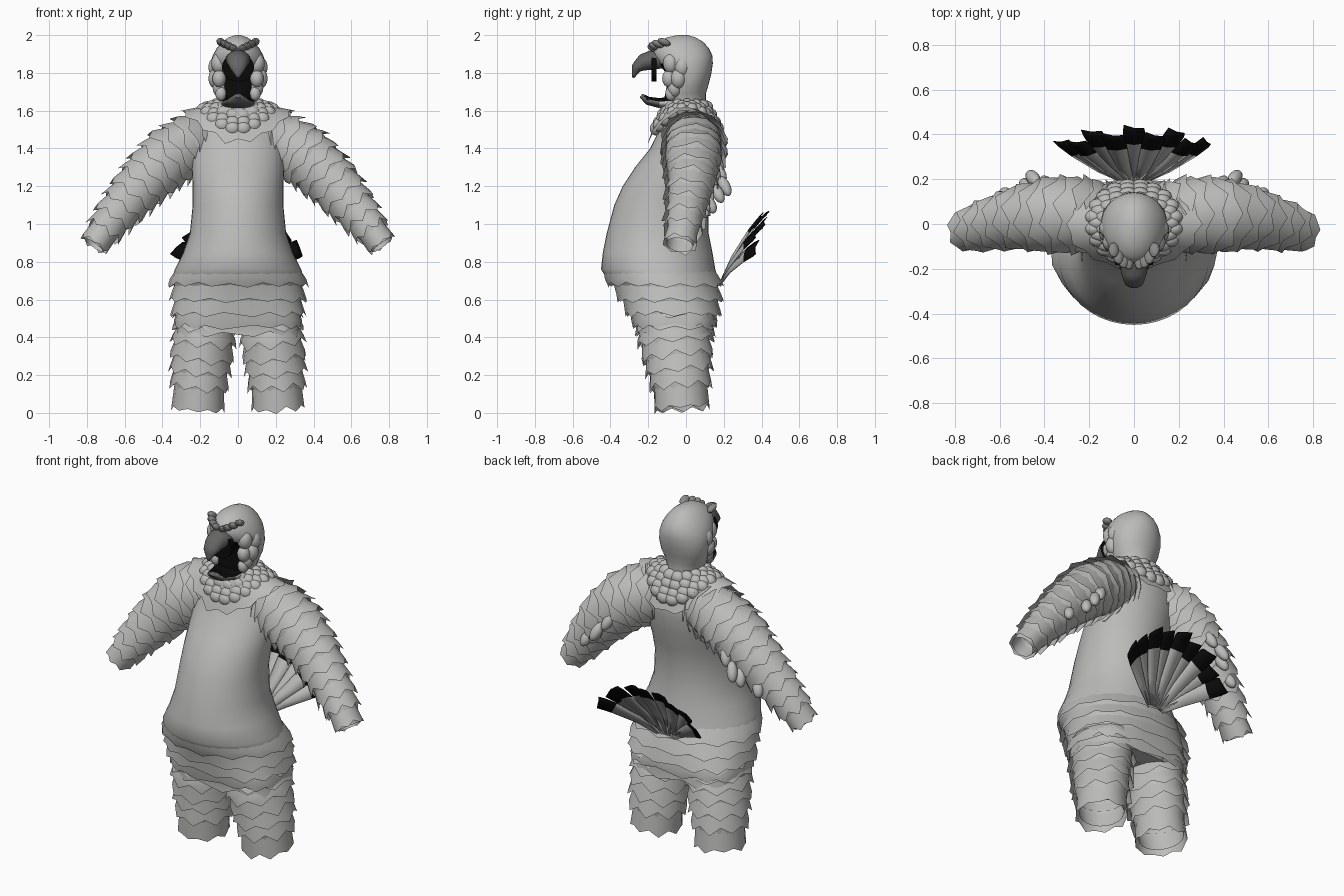
import bpy, bmesh, math, random
from mathutils import Vector, Matrix

if "Cube" in bpy.data.objects:
    bpy.data.objects.remove(bpy.data.objects["Cube"])

random.seed(4)
TAU = 2 * math.pi


def material(name, v):
    m = bpy.data.materials.new(name)
    m.diffuse_color = (v, v, v * 0.98, 1)
    m.use_nodes = True
    m.node_tree.nodes["Principled BSDF"].inputs["Base Color"].default_value = m.diffuse_color
    return m


GREY = material("plumage grey", 0.5)
DARK = material("beak dark grey", 0.13)
FRINGE = material("fringe grey", 0.25)
BLACK = material("black", 0.003)


def finish(name, bm, mats, rule=None, angle=45):
    bmesh.ops.recalc_face_normals(bm, faces=bm.faces)
    bm.normal_update()
    if rule:
        for f in bm.faces:
            f.material_index = rule(f)
    me = bpy.data.meshes.new(name)
    bm.to_mesh(me)
    bm.free()
    for m in mats:
        me.materials.append(m)
    me.shade_smooth()
    me.set_sharp_from_angle(angle=math.radians(angle))
    ob = bpy.data.objects.new(name, me)
    bpy.context.collection.objects.link(ob)
    return ob


def bridge(bm, r0, r1):
    n = len(r0)
    for i in range(n):
        bm.faces.new((r0[i], r0[(i + 1) % n], r1[(i + 1) % n], r1[i]))


def loft(bm, f, steps, n=32, cap=True):
    """Tube through f(angle, t) for t in steps."""
    rings = [[bm.verts.new(f(TAU * i / n, t)) for i in range(n)] for t in steps]
    for a, b in zip(rings, rings[1:]):
        bridge(bm, a, b)
    if cap:
        bm.faces.new(rings[0])
        bm.faces.new(rings[-1])


def shingle(bm, f, teeth, phase=0.0, depth=0.3):
    """Open feather band with a zigzag lower edge; f(angle, s), s = 0 top, 1 tip."""
    n = teeth * 2
    rows = []
    for s in (0, 0.55, 1):
        row = []
        for i in range(n):
            q = s
            if s == 1:
                q = 1 - (depth if i % 2 else 0) - random.uniform(0, 0.1)
            row.append(bm.verts.new(f(TAU * (i + phase) / n, q)))
        rows.append(row)
    bridge(bm, rows[0], rows[1])
    bridge(bm, rows[1], rows[2])


def lerp_table(tab, t):
    t = min(max(t, 0), 1) * (len(tab) - 1)
    i = min(int(t), len(tab) - 2)
    return [a + (b - a) * (t - i) for a, b in zip(tab[i], tab[i + 1])]


def limb(tab, ref):
    """Tube surface along stations (x, y, z, radius_u, radius_v)."""
    def f(a, t, grow=0.0):
        p = lerp_table(tab, t)
        d = Vector(lerp_table(tab, t + .15)[:3]) - Vector(lerp_table(tab, t - .15)[:3])
        d.normalize()
        u = (ref - d * ref.dot(d)).normalized()
        v = d.cross(u)
        return Vector(p[:3]) + u * (p[3] + grow) * math.cos(a) + v * (p[4] + grow) * math.sin(a)
    return f


def profile(tab):
    """Horizontal ellipses from rows (z, half width, front y, back y), squarer below z 0.7."""
    def f(a, z, grow=0.0):
        i = max(k for k in range(len(tab) - 1) if k == 0 or tab[k][0] <= z)
        r0, r1 = tab[i], tab[i + 1]
        k = min(max((z - r0[0]) / (r1[0] - r0[0]), 0), 1)
        _, w, fr, bk = [p + (q - p) * k for p, q in zip(r0, r1)]
        e = 1 - .35 * min(max((.7 - z) / .22, 0), 1)
        c, s = [math.copysign(abs(v) ** e, v) for v in (math.cos(a), math.sin(a))]
        return Vector(((w + grow) * c, (fr + bk) / 2 + ((bk - fr) / 2 + grow) * s, z))
    return f


def blob(bm, loc, size, rot=(0, 0, 0)):
    m = Matrix.Translation(loc)
    for ax, r in zip("XYZ", rot):
        m = m @ Matrix.Rotation(r, 4, ax)
    bmesh.ops.create_uvsphere(bm, u_segments=12, v_segments=8, radius=1,
                              matrix=m @ Matrix.Diagonal((*size, 1)))


# Torso with the big belly
torso = [(.43, .3, -.235, .12), (.5, .325, -.28, .155), (.6, .335, -.335, .17), (.68, .34, -.385, .17),
         (.72, .345, -.425, .165), (.76, .335, -.45, .155), (.85, .29, -.44, .14), (.95, .255, -.42, .12),
         (1.1, .24, -.38, .12), (1.2, .24, -.335, .14), (1.3, .245, -.27, .165), (1.4, .25, -.19, .18),
         (1.5, .24, -.14, .18), (1.58, .16, -.11, .14), (1.62, .1, -.09, .1)]
tf = profile(torso)
bm = bmesh.new()
loft(bm, tf, [r[0] for r in torso], 40)
finish("torso", bm, [GREY])

# Feather rows around the hips
bm = bmesh.new()
for k, z in enumerate((.66, .58, .505, .44, .4)):
    shingle(bm, lambda a, s: tf(a, z + .11 * (1 - s), -.008 + .046 * s), 13, k % 2, .2)
finish("hip_feathers", bm, [GREY])

# Layered yoke over the shoulders and chest
bm = bmesh.new()
for k, reach in enumerate((1.0, .75, .5)):
    def yoke(a, s):
        q = s * reach
        return Vector(((.14 + .17 * q) * math.cos(a), (.13 + .08 * q) * math.sin(a),
                       1.625 + .004 * (2 - k) - .035 * q - .19 * q * math.sin(a) ** 2))
    shingle(bm, yoke, 14, k % 2, .12)
finish("shoulder_yoke", bm, [GREY])

# Arms and legs: open core tube plus overlapping feather bands
for side, tag in ((1, "left"), (-1, "right")):
    arm = [(.09, .035, 1.46, .12, .125), (.22, .04, 1.435, .15, .15), (.36, .04, 1.355, .15, .15),
           (.5, .03, 1.22, .122, .128), (.64, 0, 1.055, .095, .098), (.77, -.035, .88, .07, .06)]
    leg = [(.175, -.055, .55, .14, .18), (.18, -.058, .4, .152, .182), (.2, -.035, .22, .142, .155),
           (.213, -.02, .04, .12, .125)]
    for part, tab, ref, rows, teeth in (("arm", arm, Vector((0, 1, 0)), 14, 7),
                                        ("leg", leg, Vector((1, 0, 0)), 7, 8)):
        f = limb([(side * p[0], *p[1:]) for p in tab], ref)
        bm = bmesh.new()
        loft(bm, f, [i / 10 for i in range(10)] + [.99], 20, False)
        finish(tag + "_" + part, bm, [GREY])
        bm = bmesh.new()
        step = 1 / rows
        for k in range(rows):
            last = k == rows - 1

            def band(a, s):
                t = (k - .5 + 1.5 * s) * step
                p = f(a, t, -.004 + (.026 if last else .038) * s)
                if part == "leg" and last:
                    p.z -= .036 * s
                return p
            shingle(bm, band, teeth, (k % 2) + random.random() * .5, .15 if last else .3)
        finish(tag + "_" + part + "_feathers", bm, [GREY])

    # Drooping tufts behind the elbow
    bm = bmesh.new()
    for x, y, z, l in ((.39, .18, 1.27, .06), (.45, .205, 1.2, .06), (.48, .17, 1.16, .055), (.57, .13, 1.1, .05)):
        blob(bm, (side * x, y, z), (.03, .03, l), (.45, side * -.35, 0))
    finish(tag + "_elbow_tufts", bm, [GREY])

# Head, with a black mouth opening in front
head = [(1.5, .13, -.11, .12), (1.58, .115, -.1, .115), (1.64, .1, -.12, .105), (1.69, .12, -.11, .105),
        (1.74, .138, -.1, .12), (1.8, .146, -.105, .135), (1.85, .146, -.15, .142), (1.89, .135, -.175, .14),
        (1.93, .113, -.175, .122), (1.965, .083, -.145, .09), (1.988, .05, -.1, .05), (2.0, .015, -.045, .01)]
bm = bmesh.new()
loft(bm, profile(head), [r[0] for r in head], 32)


def mouth(f):
    c = f.calc_center_median()
    return int(c.y < 0 and abs(c.x) < .09 and 1.65 < c.z < 1.86)


finish("head", bm, [GREY, BLACK], mouth, 60)

# Black mouth screen hanging behind the beak
bm = bmesh.new()
loft(bm, lambda a, t: Vector((.085 * math.cos(a), -.182 + t, 1.83 + .075 * math.sin(a))), (0, .026), 24)
finish("mouth_screen", bm, [BLACK])

# Hooked upper beak
beak = [(0, -.12, 1.87, .07, .045), (0, -.18, 1.868, .064, .052), (0, -.225, 1.855, .056, .045),
        (0, -.262, 1.825, .042, .028), (0, -.28, 1.775, .007, .006)]
bm = bmesh.new()
loft(bm, limb(beak, Vector((1, 0, 0))), [i / 12 for i in range(13)], 20)
finish("upper_beak", bm, [DARK], None, 70)

# Lower jaw: grey at the cheeks, dark beak tip, black inside
jaw = [(0, -.07, 1.64, .095, .04), (0, -.14, 1.64, .086, .026), (0, -.2, 1.652, .064, .022), (0, -.238, 1.68, .02, .012)]
bm = bmesh.new()
loft(bm, limb(jaw, Vector((1, 0, 0))), [i / 9 for i in range(10)], 20)


def lip(f):
    c = f.calc_center_median()
    return 1 if f.normal.z > .5 and c.y > -.215 else 2 if c.y < -.14 else 0


finish("lower_jaw", bm, [GREY, BLACK, DARK], lip, 60)

# Cheek fluff and ragged brows
bm = bmesh.new()
for side in (1, -1):
    for x, y, z, r in ((.115, -.02, 1.83, .042), (.115, -.04, 1.77, .042), (.096, -.06, 1.72, .038),
                       (.1, -.08, 1.85, .042), (.09, -.08, 1.69, .03), (.1, -.09, 1.77, .036)):
        blob(bm, (side * x, y, z), (r, r, r * 1.3))
finish("cheek_fluff", bm, [GREY])
bm = bmesh.new()
for side in (1, -1):
    for i in range(4):
        blob(bm, (side * (.025 + .022 * i), -.17 + .006 * i * i, 1.93 + .011 * i),
             (.024, .036, .018), (-.4, side * -.4, 0))
finish("brows", bm, [FRINGE], None, 20)


# Neck ruff: lumpy collar and pointed fringe
def ruff(a, s):
    return Vector(((.1 + .1 * s) * math.cos(a), (.1 + .08 * s) * math.sin(a) + .005,
                   1.645 - .03 * s - .13 * s * math.sin(a) ** 2))


bm = bmesh.new()
shingle(bm, lambda a, s: ruff(a, s * 1.2) + Vector((0, 0, .012)), 15, 0, .3)
finish("ruff_fringe", bm, [FRINGE])
bm = bmesh.new()
for k, (s, n) in enumerate(((.1, 14), (.36, 16), (.62, 18), (.8, 20))):
    for i in range(n):
        a = TAU * (i + .5 * k) / n
        blob(bm, ruff(a, s) - Vector((0, 0, .014)), (.042, .034, .038))
finish("ruff", bm, [GREY], None, 60)

# Fanned tail with black tips
bm = bmesh.new()
for i in range(9):
    a = math.radians(-62 + 15.5 * i)
    odd = i % 2
    base = Vector((.05 * math.sin(a), .185, .69))
    tip = Vector((.38 * math.sin(a), .2 + .24 * (.5 + .5 * math.cos(a)), .71 + .36 * math.cos(a)))
    d = (tip - base) * (.95 if odd else 1)
    across = Vector((math.cos(a), -.2 * math.sin(a), -.8 * math.sin(a))).normalized()
    lift = Vector((0, -.8, .6))
    rows = []
    for s, w in ((0, .014), (.35, .03), (.73, .046), (.9, .05), (1, .046)):
        row = []
        for c in (-1, 0, 1):
            q = s - (.06 * (c + 1) / 2 if s == 1 else 0)
            bow = .02 * math.sin(math.pi * s) + .008 * (c == 0) + (.022 * s if odd else 0)
            row.append(bm.verts.new(base + d * q + across * w * c + lift * bow))
        rows.append(row)
    for j in range(4):
        for c in range(2):
            face = bm.faces.new((rows[j][c], rows[j][c + 1], rows[j + 1][c + 1], rows[j + 1][c]))
            face.material_index = int(j > 1)
tail = finish("tail_feathers", bm, [GREY, BLACK])
thick = tail.modifiers.new("thickness", 'SOLIDIFY')
thick.thickness = .004
